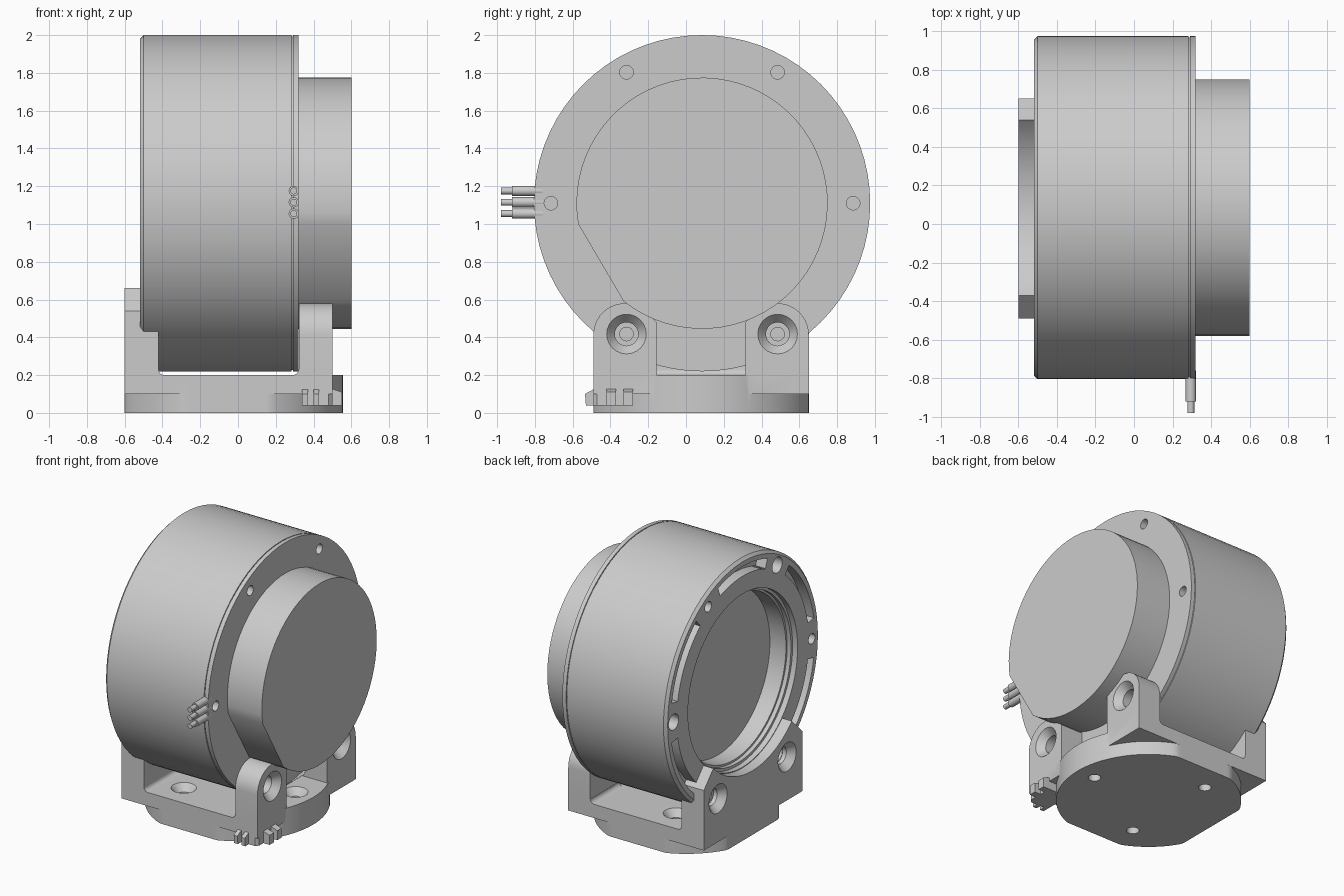
import bpy, bmesh
from math import sin, cos, pi, radians
from mathutils import Vector

if "Cube" in bpy.data.objects:
    bpy.data.objects.remove(bpy.data.objects["Cube"])

CY, CZ = 0.085, 1.11          # drum axis (runs along x)
R = 0.89
MID = 0.08                    # bracket mirror plane in y


def finish(bm, name):
    bmesh.ops.remove_doubles(bm, verts=bm.verts, dist=1e-5)
    bmesh.ops.recalc_face_normals(bm, faces=bm.faces)
    me = bpy.data.meshes.new(name)
    bm.to_mesh(me)
    bm.free()
    ob = bpy.data.objects.new(name, me)
    bpy.context.collection.objects.link(ob)
    return ob


def prism(name, pts, axis, a, b):
    """Extrude a 2D outline from a to b along the given axis."""
    put = {'x': lambda p, t: (t, p[0], p[1]),
           'y': lambda p, t: (p[0], t, p[1]),
           'z': lambda p, t: (p[0], p[1], t)}[axis]
    bm = bmesh.new()
    lo = [bm.verts.new(put(p, a)) for p in pts]
    hi = [bm.verts.new(put(p, b)) for p in pts]
    bm.faces.new(lo)
    bm.faces.new(hi)
    for i in range(len(pts)):
        j = (i + 1) % len(pts)
        bm.faces.new((lo[i], lo[j], hi[j], hi[i]))
    return finish(bm, name)


def lathe(name, profile, origin, direction, steps=24):
    """Revolve (distance, radius) points about a line."""
    d = Vector(direction)
    side = d.orthogonal().normalized()
    o = Vector(origin)
    bm = bmesh.new()
    vs = [bm.verts.new(o + d * t + side * r) for t, r in profile]
    es = [bm.edges.new(p) for p in zip(vs, vs[1:])]
    bmesh.ops.spin(bm, geom=vs + es, cent=o, axis=d, angle=2 * pi,
                   steps=steps, use_duplicate=False)
    return finish(bm, name)


def arc(c, r, a0, a1, n):
    return [(c[0] + r * cos(radians(a0 + (a1 - a0) * i / n)),
             c[1] + r * sin(radians(a0 + (a1 - a0) * i / n))) for i in range(n + 1)]


def rod(name, origin, direction, length, r, steps=16):
    return lathe(name, [(0, 0), (0, r), (length, r), (length, 0)], origin, direction, steps)


def combine(target, tools, op):
    bpy.context.view_layer.objects.active = target
    for t in tools:
        m = target.modifiers.new(op, 'BOOLEAN')
        m.operation, m.object, m.solver = op, t, 'EXACT'
        bpy.ops.object.modifier_apply(modifier=m.name)
        bpy.data.objects.remove(t, do_unlink=True)


def mirror_y(pts):
    return [(2 * MID - y, z) for y, z in pts]


def around(angle, r=0.8):
    return CY + r * cos(radians(angle)), CZ + r * sin(radians(angle))


# motor drum: open recess at the back, thin seam behind the front flange
drum = lathe('motor_drum', [(-.32, 0), (-.32, .6), (-.45, .6), (-.45, .615), (-.48, .615),
                            (-.48, .635), (-.52, .635), (-.52, .87), (-.5, .89),
                            (.284, R), (.284, .882), (.29, .882), (.29, R), (.32, R), (.32, 0)],
             (0, CY, CZ), (1, 0, 0), 72)
cuts = []
for k in range(6):
    y, z = around(60 * k)
    cuts.append(rod('cut_front_hole', (.26, y, z), (1, 0, 0), .1, .036))
    cuts.append(rod('cut_back_hole', (-.56, y, z), (1, 0, 0), .15, .038 if k % 2 else .058))
    mid = 60 * k + 30
    outline = arc((CY, CZ), .835, mid - 20, mid + 20, 12) + arc((CY, CZ), .765, mid + 20, mid - 20, 12)
    cuts.append(prism('cut_slot', outline, 'x', -.56, -.44))
combine(drum, cuts, 'DIFFERENCE')

# front cap with one flat side
cap = prism('front_cap', arc((CY, CZ), .665, -128.6, 189.5, 60), 'x', .31, .6)

# three wires with bare ends
wires = []
for z in (1.055, 1.115, 1.175):
    wires.append(lathe('wire', [(0, 0), (0, .027), (.16, .027), (.16, .018), (.22, .018), (.22, 0)],
                       (.295, -.76, z), (0, -1, 0), 16))

# bracket: clipped round base, square plate, back saddle and two front legs
disc_pts = [(min(max(x, -.6), .555), min(max(y, -.49), .65))
            for x, y in arc((-.06, MID), .615, 0, 357.5, 143)]
bracket = prism('mount_bracket', disc_pts, 'z', 0, .2)
u_shape = ([(-.6, .1), (.5, .1), (.5, .23), (.32, .23)] + arc((.29, .23), .03, 0, -90, 5)[1:]
           + arc((-.39, .23), .03, -90, -180, 5) + [(-.6, .23)])
plate = prism('plate', u_shape, 'y', -.49, .65)
gap = prism('cut_gap', [(.3, .2), (.7, .2), (.7, .4), (.3, .4)], 'y', -.155, .315)
combine(plate, [gap], 'DIFFERENCE')
saddle = prism('saddle', [(-.49, .1), (-.49, .54), (-.37, .66)]
               + arc((CY, CZ), .64, 226, 314, 24) + [(.54, .66), (.65, .54), (.65, .1)],
               'x', -.6, -.42)
leg = ([(-.49, .1)] + arc((-.325, .415), .165, 180, 70, 12)
       + [(-.21, .53), (-.155, .48), (-.155, .1)])
legs = [prism('leg', p, 'x', .322, .5) for p in (leg, mirror_y(leg))]
combine(bracket, [plate, saddle] + legs, 'UNION')

# countersunk screw holes in the legs, saddle and base
sink = [(-.02, 0), (-.02, .105), (0, .105), (.05, .062), (.3, .062), (.3, 0)]
cuts = []
for a in (240, 300):
    y, z = around(a)
    cuts.append(lathe('cut_leg', sink, (.5, y, z), (-1, 0, 0)))
    cuts.append(lathe('cut_saddle', sink, (-.6, y, z), (1, 0, 0)))
for k in range(3):
    a = radians(120 * k)
    cuts.append(lathe('cut_base', [(-.02, 0), (-.02, .085), (0, .085), (.05, .042), (.3, .042), (.3, 0)],
                      (-.02 + .43 * cos(a), MID + .43 * sin(a), .2), (0, 0, -1)))
combine(bracket, cuts, 'DIFFERENCE')

# cable hooks on the front corner leg
corner = prism('hook_block', [(.34, -.49), (.48, -.49), (.5, -.47), (.5, -.28), (.34, -.28)], 'z', .04, .13)
hooks = [corner]
for a, b in ((.34, .37), (.4, .43)):
    hooks.append(prism('side_hook', [(-.48, .04), (-.53, .04), (-.535, .1), (-.48, .13)], 'x', a, b))
for a, b in ((-.42, -.37), (-.33, -.28)):
    hooks.append(prism('front_hook', [(.49, .04), (.55, .04), (.55, .11), (.49, .13)], 'y', a, b))

# smooth curved sides, keep edges sharp
bpy.ops.object.select_all(action='DESELECT')
for ob in [drum, cap, bracket] + wires:
    ob.select_set(True)
bpy.context.view_layer.objects.active = drum
bpy.ops.object.shade_smooth_by_angle(angle=radians(30))
